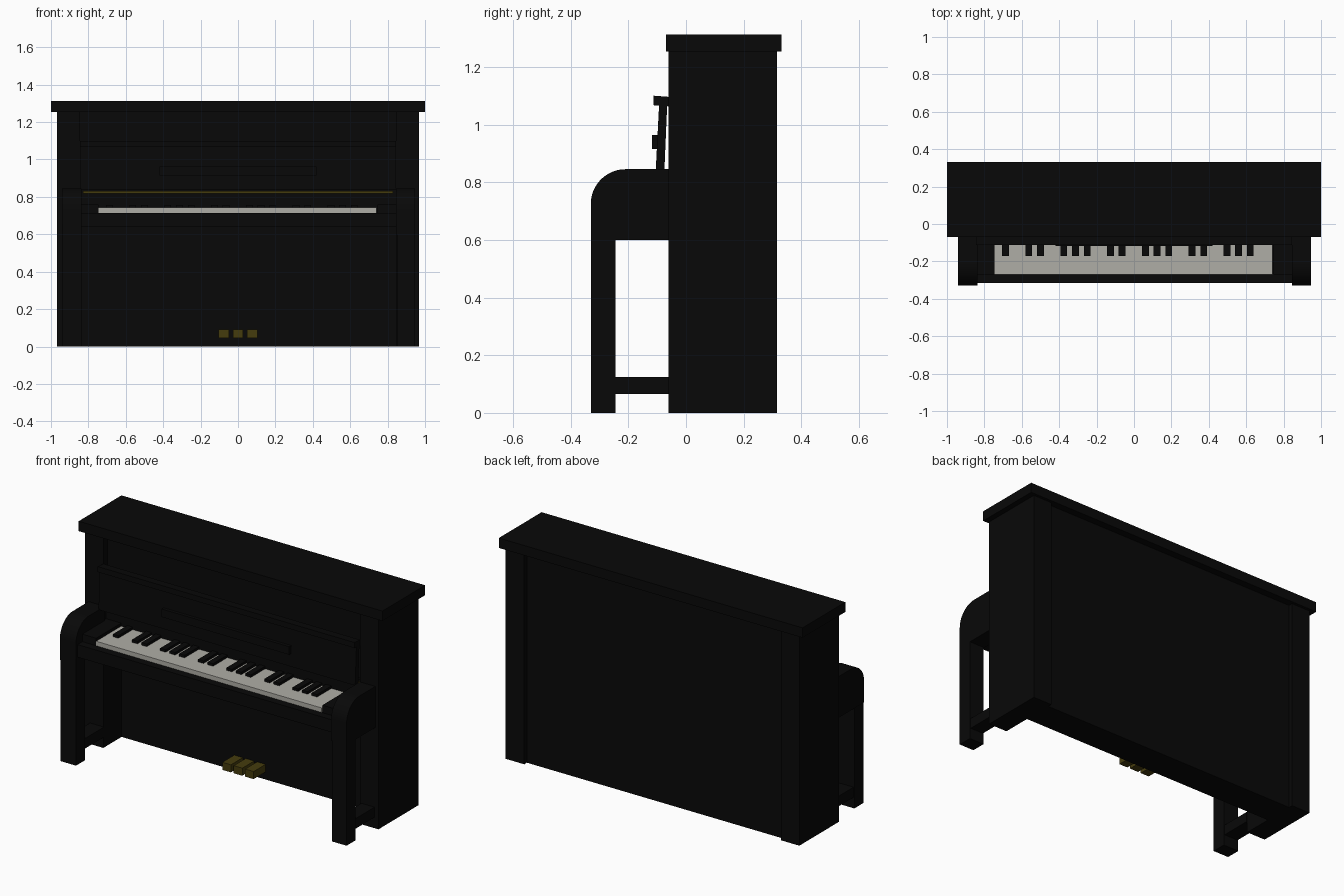
import bpy, bmesh, math

if "Cube" in bpy.data.objects:
    bpy.data.objects.remove(bpy.data.objects["Cube"])


def material(name, rgb):
    m = bpy.data.materials.new(name)
    m.diffuse_color = (*rgb, 1)
    m.use_nodes = True
    m.node_tree.nodes["Principled BSDF"].inputs["Base Color"].default_value = m.diffuse_color
    return m


BLACK = material("black_lacquer", (0.0025, 0.0025, 0.0025))
IVORY = material("ivory", (0.43, 0.42, 0.38))
BRASS = material("brass", (0.06, 0.045, 0.004))


def prism(name, profile, x0, x1, mat=BLACK):
    """Extrude a (y, z) profile from x0 to x1."""
    bm = bmesh.new()
    face = bm.faces.new([bm.verts.new((x0, y, z)) for y, z in profile])
    ext = bmesh.ops.extrude_face_region(bm, geom=[face])
    verts = [v for v in ext["geom"] if isinstance(v, bmesh.types.BMVert)]
    bmesh.ops.translate(bm, verts=verts, vec=(x1 - x0, 0, 0))
    bmesh.ops.recalc_face_normals(bm, faces=bm.faces)
    me = bpy.data.meshes.new(name)
    bm.to_mesh(me)
    bm.free()
    me.materials.append(mat)
    ob = bpy.data.objects.new(name, me)
    bpy.context.collection.objects.link(ob)
    return ob


def box(name, x, y, z, mat=BLACK):
    return prism(name, [(y[0], z[0]), (y[1], z[0]), (y[1], z[1]), (y[0], z[1])], *x, mat)


def mirror(ob):
    ob.modifiers.new("Mirror", 'MIRROR')
    return ob


# Case: lid, side posts, recessed panels
box("lid", (-1, 1), (-0.07, 0.332), (1.253, 1.312))
mirror(box("side_post", (0.845, 0.967), (-0.06, 0.315), (0, 1.253)))
box("upper_case", (-0.845, 0.845), (-0.02, 0.29), (0.64, 1.253))
box("lower_case", (-0.845, 0.845), (0.112, 0.29), (0, 0.64))

# Arms with a rounded front, legs and stretchers
R = 0.12
arc = [(-0.21 - R * math.cos(a), 0.725 + R * math.sin(a))
       for a in (math.radians(90 * i / 12) for i in range(13))]
arm_profile = [(-0.06, 0.6), (-0.33, 0.6)] + arc + [(-0.06, 0.845)]
for side, a, b in (("left", -0.942, -0.836), ("right", 0.845, 0.946)):
    arm = prism(side + "_arm", arm_profile, a, b)
    bpy.context.view_layer.objects.active = arm
    arm.select_set(True)
    bpy.ops.object.shade_smooth_by_angle()
    arm.select_set(False)
    box(side + "_leg", (a + 0.005, b), (-0.33, -0.245), (0, 0.6))
    box(side + "_stretcher", (a + 0.01, b - 0.005), (-0.245, -0.06), (0.065, 0.125))

# Keyboard
box("key_bed", (-0.845, 0.845), (-0.315, -0.02), (0.64, 0.715))
mirror(box("cheek_block", (0.745, 0.845), (-0.27, -0.02), (0.715, 0.76)))
box("white_keys", (-0.745, 0.74), (-0.27, -0.035), (0.712, 0.742), IVORY)
for k in (1, 3, 4, 6, 7, 8, 10, 11, 13, 14, 15, 17, 18, 20, 21, 22):
    c = -0.749 + 0.0623 * k
    box("black_key", (c - 0.018, c + 0.018), (-0.17, -0.035), (0.735, 0.757))

# Fallboard with brass hinge
box("fallboard", (-0.845, 0.845), (-0.035, -0.02), (0.715, 0.845))
box("hinge", (-0.83, 0.83), (-0.045, -0.035), (0.817, 0.831), BRASS)

# Tilted music desk with top lip and ledge
prism("music_desk", [(-0.105, 0.84), (-0.075, 0.84), (-0.065, 1.075), (-0.093, 1.075)], -0.845, 0.845)
prism("desk_lip", [(-0.113, 1.067), (-0.06, 1.063), (-0.06, 1.096), (-0.113, 1.1)], -0.845, 0.845)
box("desk_ledge", (-0.42, 0.42), (-0.118, -0.09), (0.915, 0.963))

# Pedals
for x in (-0.075, 0, 0.075):
    box("pedal", (x - 0.028, x + 0.028), (0, 0.12), (0.045, 0.09), BRASS)
